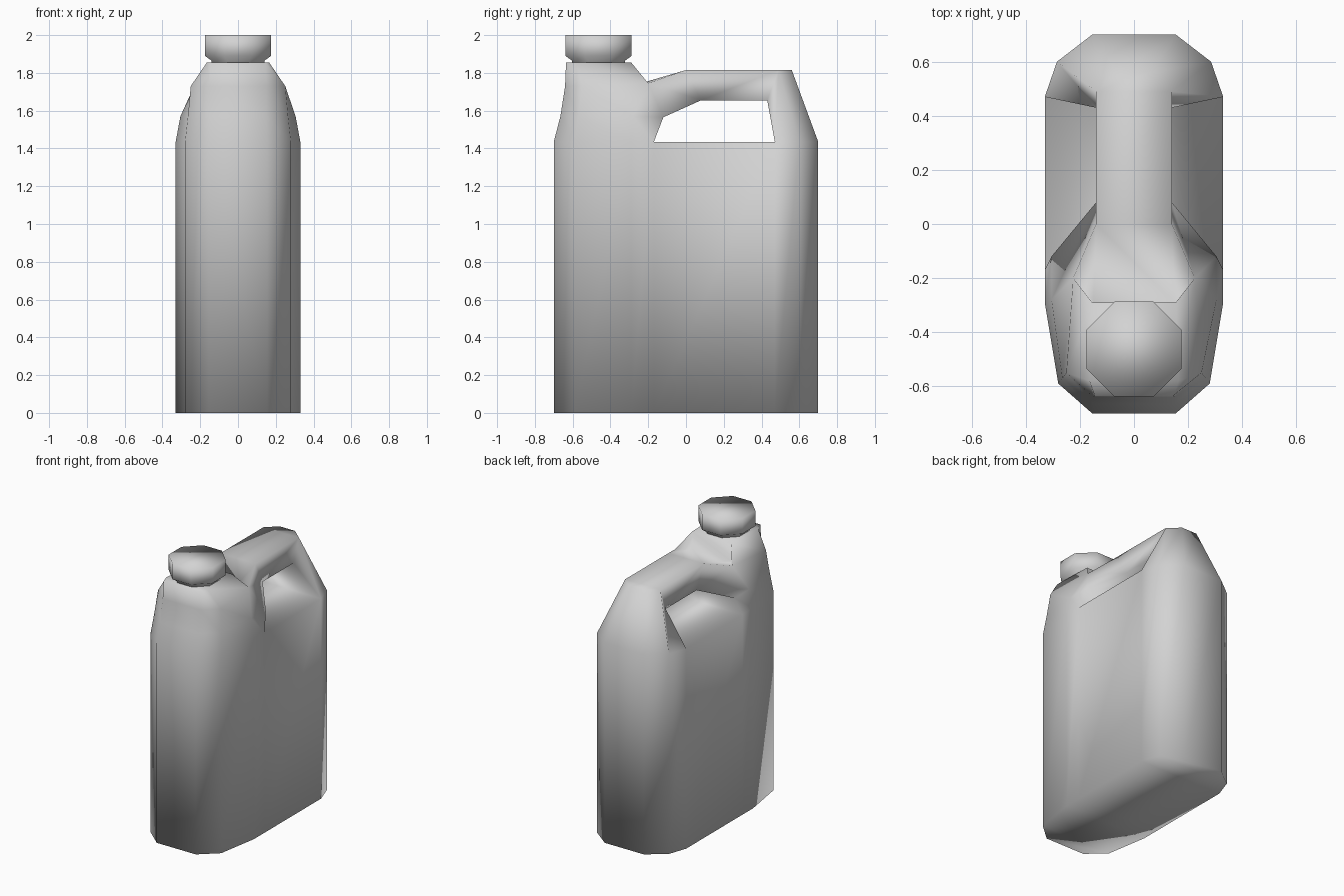
import bpy, bmesh, math
from mathutils import Vector

if "Cube" in bpy.data.objects:
    bpy.data.objects.remove(bpy.data.objects["Cube"])

plastic = bpy.data.materials.new("grey_plastic")
plastic.use_nodes = True
grey = (0.65, 0.65, 0.65, 1)
plastic.diffuse_color = grey
plastic.node_tree.nodes["Principled BSDF"].inputs["Base Color"].default_value = grey


def finish(bm, name):
    """Weld, orient and smooth a mesh, then link it as an object."""
    bmesh.ops.remove_doubles(bm, verts=bm.verts[:], dist=0.0005)
    bmesh.ops.recalc_face_normals(bm, faces=bm.faces[:])
    for f in bm.faces:
        f.smooth = True
    mesh = bpy.data.meshes.new(name)
    bm.to_mesh(mesh)
    bm.free()
    mesh.materials.append(plastic)
    obj = bpy.data.objects.new(name, mesh)
    bpy.context.scene.collection.objects.link(obj)
    return obj


bm = bmesh.new()


def flip(p):
    return (-p[0], p[1], p[2])


def face(*pts):
    bm.faces.new([bm.verts.new(p) for p in pts])


def both(*pts):
    """A face on the left side and its mirror on the right."""
    face(*pts)
    face(*[flip(p) for p in reversed(pts)])


def strip(a, b):
    """Quads between two chains of equal length, on both sides."""
    for i in range(len(a) - 1):
        both(a[i], a[i + 1], b[i + 1], b[i])


def across(*chain):
    """Quads spanning from the left side to the right side."""
    for p, q in zip(chain, chain[1:]):
        face(p, q, flip(q), flip(p))


def at(chain, z):
    return [(x, y, z) for x, y in chain]


# Half outlines of the body, from the handle hole to the front and the back
front_plan = [(0.33, -0.17), (0.33, -0.29), (0.28, -0.59), (0.155, -0.70)]
rear_plan = [(0.33, 0.47), (0.285, 0.60), (0.155, 0.70)]
plan = front_plan[::-1] + rear_plan
HIP = 1.435

# Straight body with its base and the floor of the handle hole
base, rim = at(plan, 0), at(plan, HIP)
strip(base, rim)
across(*base)
across(base[0], rim[0])
across(base[-1], rim[-1])
front0, rear0 = at(front_plan, HIP), at(rear_plan, HIP)
across(front0[0], rear0[0])

# Front shoulder rising to the neck
front1 = [(0.305, -0.12, 1.565), (0.305, -0.28, 1.57),
          (0.265, -0.57, 1.57), (0.15, -0.665, 1.57)]
front2 = [(0.14, 0.08, 1.655), (0.225, -0.2, 1.745),
          (0.25, -0.55, 1.73), (0.15, -0.64, 1.73)]
neck = [(0.155, -0.29, 1.855), (0.165, -0.58, 1.855), (0.145, -0.635, 1.855)]
handle_front = (0.14, 0, 1.815)
neck_foot = (0.15, -0.29, 1.73)
strip(front0, front1)
strip(front1, front2)
strip(front2[1:], neck)
both(front2[0], front2[1], handle_front)
both(front2[1], neck_foot, handle_front)
both(front2[1], neck[0], neck_foot)
across(front0[3], front1[3], front2[3], neck[2], neck[1], neck[0],
       neck_foot, handle_front)

# Rear pillar tapering to the handle
rear1 = [(0.14, 0.43, 1.655), (0.14, 0.49, 1.815), (0.06, 0.56, 1.815)]
strip(rear0, rear1)
across(rear0[2], rear1[2], rear1[1], handle_front)

# Handle grip and the inside of the hole
both(front2[0], rear1[0], rear1[1], handle_front)
across(front0[0], front1[0], front2[0], rear1[0], rear0[0])
finish(bm, "jug_body")

# Eight-sided screw cap on a short collar
bm = bmesh.new()
SIDES = 8
profile = [(0.152, 1.845), (0.152, 1.865), (0.19, 1.89), (0.19, 2.0)]
rings = []
for r, z in profile:
    ring = []
    for i in range(SIDES):
        a = math.tau * (i + 0.5) / SIDES
        ring.append(bm.verts.new(Vector((r * math.cos(a), r * math.sin(a) - 0.463, z))))
    rings.append(ring)
for lo, hi in zip(rings, rings[1:]):
    for i in range(SIDES):
        j = (i + 1) % SIDES
        bm.faces.new((lo[i], lo[j], hi[j], hi[i]))
bm.faces.new(rings[0][::-1])
bm.faces.new(rings[-1])
finish(bm, "screw_cap")
